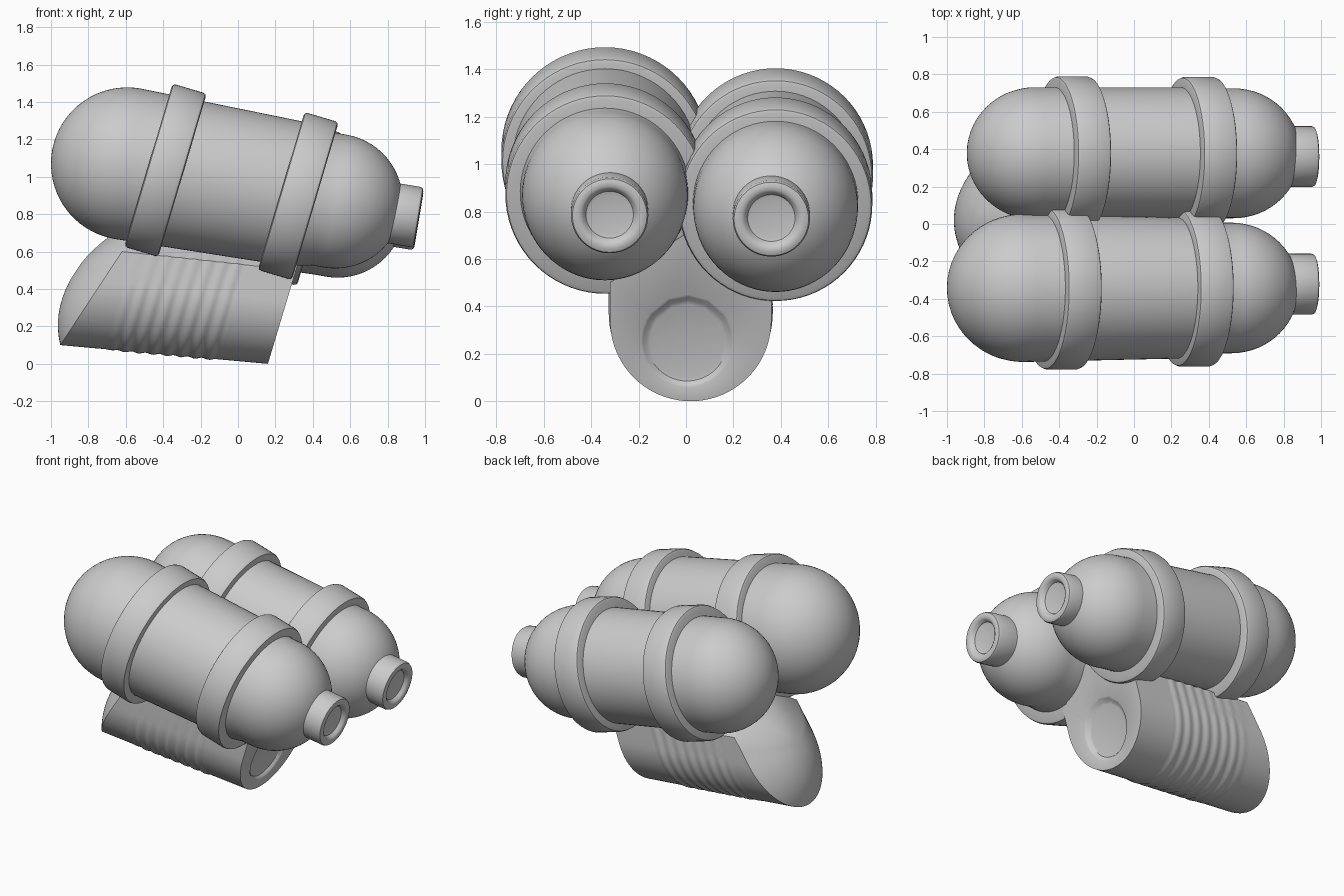
import bpy, bmesh
from math import sin, cos, pi, radians, atan2
from mathutils import Vector

if "Cube" in bpy.data.objects:
    bpy.data.objects.remove(bpy.data.objects["Cube"])

SEG = 72


def finish(name, bm):
    bmesh.ops.recalc_face_normals(bm, faces=bm.faces)
    me = bpy.data.meshes.new(name)
    bm.to_mesh(me)
    bm.free()
    ob = bpy.data.objects.new(name, me)
    bpy.context.collection.objects.link(ob)
    bpy.ops.object.select_all(action='DESELECT')
    ob.select_set(True)
    bpy.context.view_layer.objects.active = ob
    bpy.ops.object.shade_smooth_by_angle(angle=radians(35))
    return ob


def skin(name, rings, closed=False):
    """Join equal-length rings of points into a surface; cap the ends unless closed."""
    bm = bmesh.new()
    vr = [[bm.verts.new(p) for p in ring] for ring in rings]
    n = len(vr[0])
    pairs = list(zip(vr, vr[1:])) + ([(vr[-1], vr[0])] if closed else [])
    for a, b in pairs:
        for i in range(n):
            j = (i + 1) % n
            bm.faces.new((a[i], a[j], b[j], b[i]))
    if not closed:
        bm.faces.new(vr[0])
        bm.faces.new(vr[-1])
    return finish(name, bm)


def lathe(name, profile, origin, tilt, y_scale=1.0, closed=False):
    """Revolve (along, radius) points around an axis that dips by tilt towards +x."""
    a = radians(tilt)
    d, v = Vector((cos(a), 0, -sin(a))), Vector((sin(a), 0, cos(a)))
    u = Vector((0, y_scale, 0))
    o = Vector(origin)
    rings = [[o + d * s + (v * cos(2 * pi * k / SEG) + u * sin(2 * pi * k / SEG)) * r
              for k in range(SEG)] for s, r in profile]
    return skin(name, rings, closed)


def tank(name, origin, length, r_back, r_mid, r_front):
    """Capsule with a back dome, slightly tapering body and a front dome."""
    arc = [pi / 2 * k / 16 for k in range(17)]
    prof = [(-r_back * cos(t), max(r_back * sin(t), 0.004)) for t in arc]
    prof += [(length - 0.2, r_mid), (length - 0.06, r_front)]
    prof += [(length + r_front * sin(t), max(r_front * cos(t), 0.004)) for t in arc]
    lathe(name, prof, origin, 10.2, 0.97)


def band(name, origin, r):
    w, b = 0.095, 0.018
    prof = [(-w, r - 0.13), (-w, r - b), (-w + b * 0.3, r - b * 0.3), (-w + b, r),
            (w - b, r), (w - b * 0.3, r - b * 0.3), (w, r - b), (w, r - 0.13)]
    lathe(name, prof, origin, 16.5, 0.96, closed=True)


def nozzle(name, end):
    r = 0.163
    prof = [(-0.22, r), (-0.13, r), (-0.018, r), (-0.005, r - 0.006), (0, r - 0.02),
            (0, 0.125), (-0.008, 0.112), (-0.028, 0.1), (-0.032, 0.085), (-0.032, 0.005)]
    lathe(name, prof, end, 9.5)


# Twin tanks
tank("near_tank", (-0.592, -0.342, 1.07), 1.13, 0.408, 0.387, 0.36)
tank("far_tank", (-0.53, 0.378, 1.01), 1.08, 0.364, 0.363, 0.358)

# Straps around the tanks
band("near_back_band", (-0.388, -0.342, 1.035), 0.455)
band("near_front_band", (0.322, -0.34, 0.897), 0.44)
band("far_back_band", (-0.33, 0.378, 0.972), 0.428)
band("far_front_band", (0.345, 0.378, 0.852), 0.425)

# Outlet nozzles
nozzle("near_nozzle", (0.967, -0.322, 0.782))
nozzle("far_nozzle", (0.967, 0.36, 0.768))

# Ribbed base: U-shaped section (y, height), peaked top hidden between the tanks
CY, R = 0.02, 0.34
section = [(CY + R * cos(pi + pi * k / 40), R + R * sin(pi + pi * k / 40)) for k in range(41)]
section += [(CY + R, 0.42), (CY + R, 0.5), (CY + 0.17, 0.61), (CY, 0.72),
            (CY - 0.17, 0.61), (CY - R, 0.5), (CY - R, 0.42)]
MID = (CY, 0.4)


def scaled(p, s):
    return MID[0] + (p[0] - MID[0]) * s, MID[1] + (p[1] - MID[1]) * s


def front_x(h):
    return 0.16 + 0.3 * h


def back_x(h):
    return -0.95 + 0.66 * h


rings = []
# domed slanted back end
for k in range(1, 13):
    s = sin(pi / 2 * k / 13)
    pts = [scaled(p, s) for p in section]
    rings.append([Vector((back_x(h) - 0.18 * (1 - s * s), y, h + 0.1)) for y, h in pts])
# body with ribs and a plain collar
ROWS = 100
for k in range(ROWS + 1):
    t = k / ROWS
    ring = []
    for p in section:
        x = back_x(p[1]) * (1 - t) + front_x(p[1]) * t
        u = x - 0.3 * p[1]
        s = 1.0
        if -0.72 < u < -0.1:
            fade = min(1, (u + 0.72) / 0.1, (-0.1 - u) / 0.015)
            s = 1 + fade * (0.008 + 0.01 * sin(2 * pi * (u + 0.1) / 0.075))
        y, h = scaled(p, s)
        ring.append(Vector((x, y, h + 0.1 * (1 - t))))
    rings.append(ring)
# front face with a shallow round recess
for r, depth in ((0.195, 0), (0.185, 0.006), (0.17, 0.022), (0.155, 0.026), (0.01, 0.026)):
    ring = []
    for y, h in section:
        a = atan2(h - 0.255, y - 0.005)
        yy, hh = 0.005 + r * cos(a), 0.255 + r * sin(a)
        ring.append(Vector((front_x(hh) - depth, yy, hh)))
    rings.append(ring)
skin("ribbed_base", rings)
